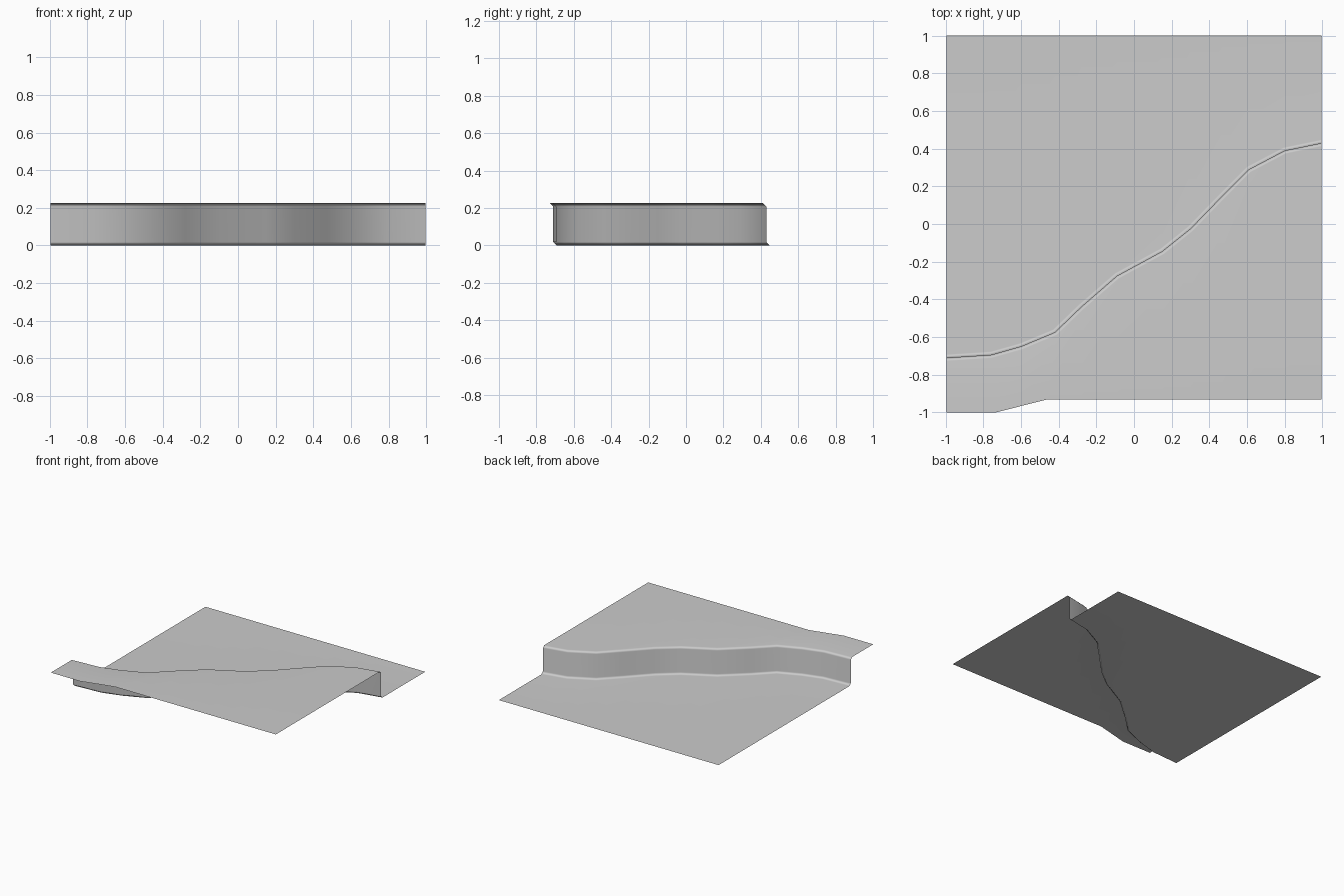
import bpy
from mathutils import Vector

cube = bpy.data.objects.get("Cube")
if cube:
    bpy.data.objects.remove(cube, do_unlink=True)

HALF, HEIGHT, BEVEL = 0.995, 0.225, 0.018

# Plan line of the cliff wall
path = [Vector(p) for p in (
    (-HALF, -0.71), (-0.76, -0.695), (-0.6, -0.65), (-0.42, -0.575),
    (-0.28, -0.44), (-0.09, -0.275), (0.15, -0.145), (0.3, -0.025),
    (0.47, 0.15), (0.61, 0.29), (0.8, 0.39), (HALF, 0.43))]

# Front edge of the upper ground, stepping back after the left corner
front = [(-HALF, -1), (-0.73, -1), (-0.6, -0.967), (-0.46, -0.932)]
front += [(p.x, -0.932) for p in path[4:]]


def offset(i, dist):
    """Point beside the wall line; the ends slide along the side borders."""
    p = path[i]
    if i in (0, len(path) - 1):
        return (p.x, p.y + dist)
    t = (path[i + 1] - path[i - 1]).normalized()
    return (p.x - t.y * dist, p.y + t.x * dist)


# Each column runs from the upper ground, over the lip, down to the lower ground
verts = []
for i, p in enumerate(path):
    verts += [(*front[i], HEIGHT),
              (*offset(i, -BEVEL), HEIGHT),
              (p.x, p.y, HEIGHT - BEVEL),
              (p.x, p.y, BEVEL),
              (*offset(i, BEVEL), 0),
              (p.x, 1, 0)]
rows = 6
faces = [(c * rows + r, (c + 1) * rows + r, (c + 1) * rows + r + 1, c * rows + r + 1)
         for c in range(len(path) - 1) for r in range(rows - 1)]

mesh = bpy.data.meshes.new("cliff_ground")
mesh.from_pydata(verts, [], faces)
mesh.shade_smooth()
cliff = bpy.data.objects.new("cliff_ground", mesh)
bpy.context.collection.objects.link(cliff)

# Keep the broad ground flat while the lips shade smoothly
weighted = cliff.modifiers.new("weighted_normals", 'WEIGHTED_NORMAL')
weighted.mode = 'FACE_AREA'

grey = bpy.data.materials.new("light_grey")
grey.use_nodes = True
colour = (0.6, 0.6, 0.6, 1)
grey.diffuse_color = colour
grey.node_tree.nodes["Principled BSDF"].inputs["Base Color"].default_value = colour
mesh.materials.append(grey)
